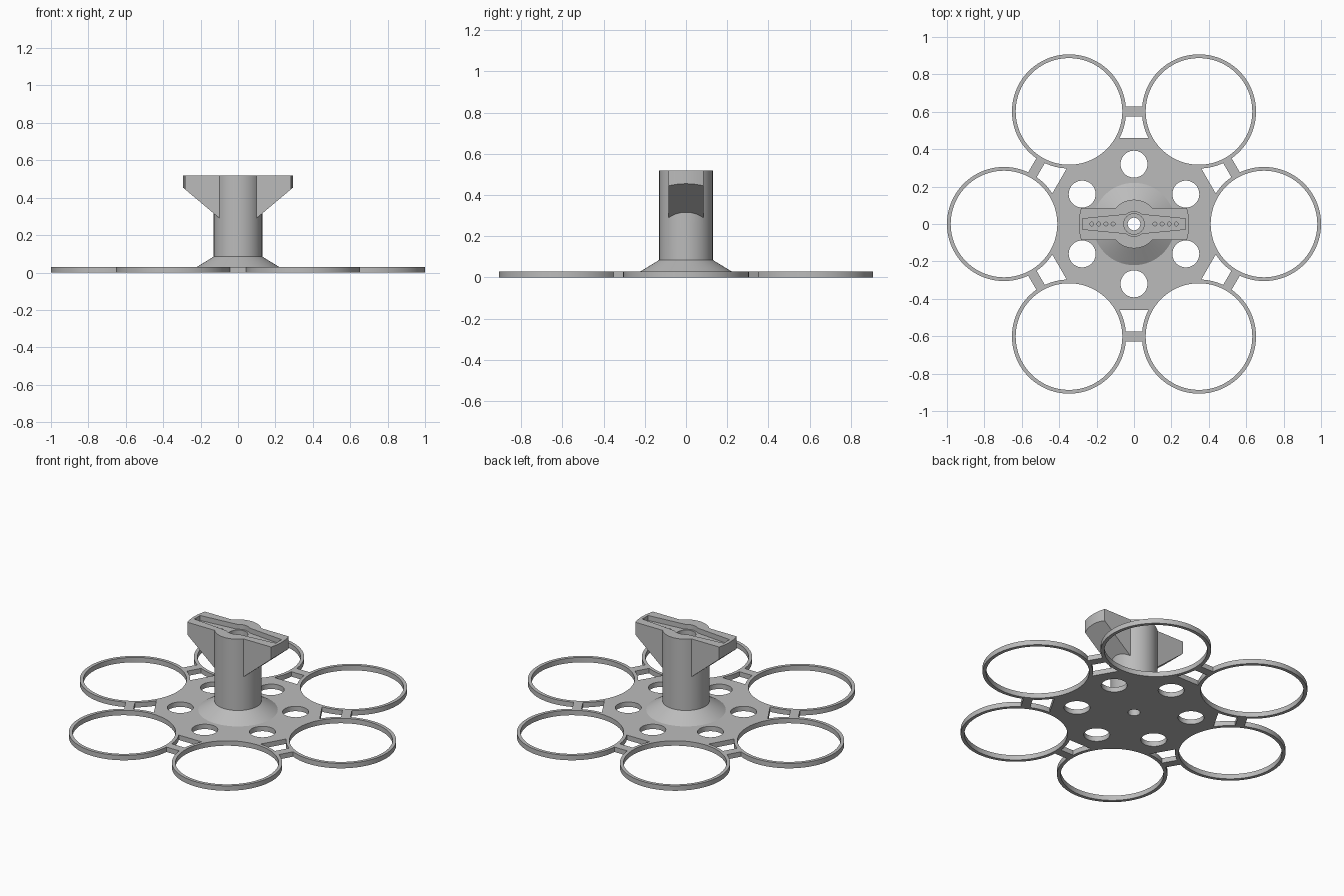
import bpy, bmesh
from math import sin, cos, asin, pi, radians, degrees
from mathutils import Vector

cube = bpy.data.objects.get("Cube")
if cube:
    bpy.data.objects.remove(cube, do_unlink=True)

grey = bpy.data.materials.new("plain grey")
grey.use_nodes = True
colour = (0.5, 0.5, 0.5, 1)
grey.diffuse_color = colour
grey.node_tree.nodes["Principled BSDF"].inputs["Base Color"].default_value = colour

# Main dimensions
RING_DIST, RING_OUT, RING_IN = 0.695, 0.305, 0.285
PLATE_Z, TOP_Z = 0.03, 0.52
HUB_R, BORE_R = 0.13, 0.034
WING_X, WING_Y = 0.295, 0.085


def arc(cx, cy, r, start, end, n):
    """Points on an arc, angles in degrees."""
    angles = [radians(start + (end - start) * i / n) for i in range(n + 1)]
    return [(cx + r * cos(a), cy + r * sin(a)) for a in angles]


def circle(cx, cy, r, n=64):
    return arc(cx, cy, r, 0, 360, n)[:-1]


def centre(angle, dist):
    return dist * cos(radians(angle)), dist * sin(radians(angle))


def finish(obj):
    obj.data.materials.clear()
    obj.data.materials.append(grey)
    bpy.ops.object.select_all(action="DESELECT")
    obj.select_set(True)
    bpy.context.view_layer.objects.active = obj
    bpy.ops.object.shade_smooth_by_angle(angle=radians(25))


def link(name, bm):
    bmesh.ops.recalc_face_normals(bm, faces=bm.faces)
    mesh = bpy.data.meshes.new(name)
    bm.to_mesh(mesh)
    bm.free()
    obj = bpy.data.objects.new(name, mesh)
    bpy.context.collection.objects.link(obj)
    return obj


def prism(points, z0, z1):
    """Plan outline raised from z0 to z1."""
    bm = bmesh.new()
    face = bm.faces.new([bm.verts.new((x, y, z0)) for x, y in points])
    ext = bmesh.ops.extrude_face_region(bm, geom=[face])
    verts = [v for v in ext["geom"] if isinstance(v, bmesh.types.BMVert)]
    bmesh.ops.translate(bm, verts=verts, vec=(0, 0, z1 - z0))
    return bm


def boolean(target, tool, operation):
    mod = target.modifiers.new(tool.name, "BOOLEAN")
    mod.operation, mod.solver, mod.object = operation, "EXACT", tool
    bpy.context.view_layer.objects.active = target
    bpy.ops.object.modifier_apply(modifier=mod.name)
    bpy.data.objects.remove(tool, do_unlink=True)


# Flat frame: one outline with ring openings, windows and round holes
bridge = degrees(asin(0.026 / RING_OUT))
web = degrees(asin((RING_DIST * cos(pi / 6) - 0.46) / RING_OUT))
outline, loops = [], []
for a in range(0, 360, 60):
    ring, neighbour = centre(a, RING_DIST), centre(a + 60, RING_DIST)
    outline += arc(*ring, RING_OUT, a - 120 + bridge, a + 120 - bridge, 64)
    loops.append(circle(*ring, RING_IN, 96))
    loops.append(circle(*centre(a + 30, 0.32), 0.072, 48))
    loops.append(arc(*ring, RING_OUT, a + 120 + bridge, a + 120 + web, 8)
                 + arc(*neighbour, RING_OUT, a - 60 - web, a - 60 - bridge, 8))
loops += [outline, circle(0, 0, BORE_R, 32)]

curve = bpy.data.curves.new("ring_frame", "CURVE")
curve.dimensions, curve.fill_mode, curve.extrude = "2D", "BOTH", PLATE_Z / 2
for loop in loops:
    spline = curve.splines.new("POLY")
    spline.points.add(len(loop) - 1)
    for p, (x, y) in zip(spline.points, loop):
        p.co = (x, y, 0, 1)
    spline.use_cyclic_u = True
source = bpy.data.objects.new("frame_curve", curve)
bpy.context.collection.objects.link(source)
bpy.context.view_layer.update()
mesh = bpy.data.meshes.new_from_object(
    source.evaluated_get(bpy.context.evaluated_depsgraph_get()))
bpy.data.objects.remove(source, do_unlink=True)
bm = bmesh.new()
bm.from_mesh(mesh)
bpy.data.meshes.remove(mesh)
bmesh.ops.remove_doubles(bm, verts=bm.verts, dist=1e-5)
bmesh.ops.translate(bm, verts=bm.verts, vec=(0, 0, PLATE_Z / 2))
finish(link("ring_frame", bm))

# Hub: round column on a flared foot
bm = bmesh.new()
profile = [(0.22, 0.02), (0.22, PLATE_Z), (HUB_R, 0.085), (HUB_R, TOP_Z)]
rows = [[bm.verts.new((x, y, z)) for x, y in circle(0, 0, r)] for r, z in profile]
for low, high in zip(rows, rows[1:]):
    for i in range(len(low)):
        j = (i + 1) % len(low)
        bm.faces.new((low[i], low[j], high[j], high[i]))
bm.faces.new(rows[0])
bm.faces.new(rows[-1])
hub = link("hub_and_arms", bm)

# Cross arm: rounded ends, undersides cut to a slope
end = degrees(asin(WING_Y / WING_X))
plan = arc(0, 0, WING_X, -end, end, 12) + arc(0, 0, WING_X, 180 - end, 180 + end, 12)
bm = prism(plan, 0.29, TOP_Z)
for side in (1, -1):
    cut = bmesh.ops.bisect_plane(
        bm, geom=bm.verts[:] + bm.edges[:] + bm.faces[:],
        plane_co=Vector((side * 0.1, 0, 0.291)),
        plane_no=Vector((side * 0.164, 0, -0.195)), clear_outer=True)
    edges = [e for e in cut["geom_cut"] if isinstance(e, bmesh.types.BMEdge)]
    bmesh.ops.contextual_create(bm, geom=edges)
boolean(hub, link("cross_arm", bm), "UNION")

# Tapered recess in the top, with a round middle
above = TOP_Z + 0.05
recess = ([(0.275, -0.028), (0.275, 0.028)] + arc(0, 0, 0.066, 50, 130, 12)
          + [(-0.275, 0.028), (-0.275, -0.028)] + arc(0, 0, 0.066, 230, 310, 12))
boolean(hub, link("recess_cutter", prism(recess, TOP_Z - 0.03, above)), "DIFFERENCE")

# Counterbore, through bore and small screw holes
boolean(hub, link("counterbore_cutter",
                  prism(circle(0, 0, 0.055, 48), TOP_Z - 0.06, above)), "DIFFERENCE")
boolean(hub, link("bore_cutter",
                  prism(circle(0, 0, BORE_R, 32), -0.1, above)), "DIFFERENCE")
for side in (1, -1):
    for x in (0.112, 0.15, 0.188, 0.226):
        hole = prism(circle(side * x, 0, 0.01, 16), TOP_Z - 0.07, above)
        boolean(hub, link("screw_cutter", hole), "DIFFERENCE")
finish(hub)
